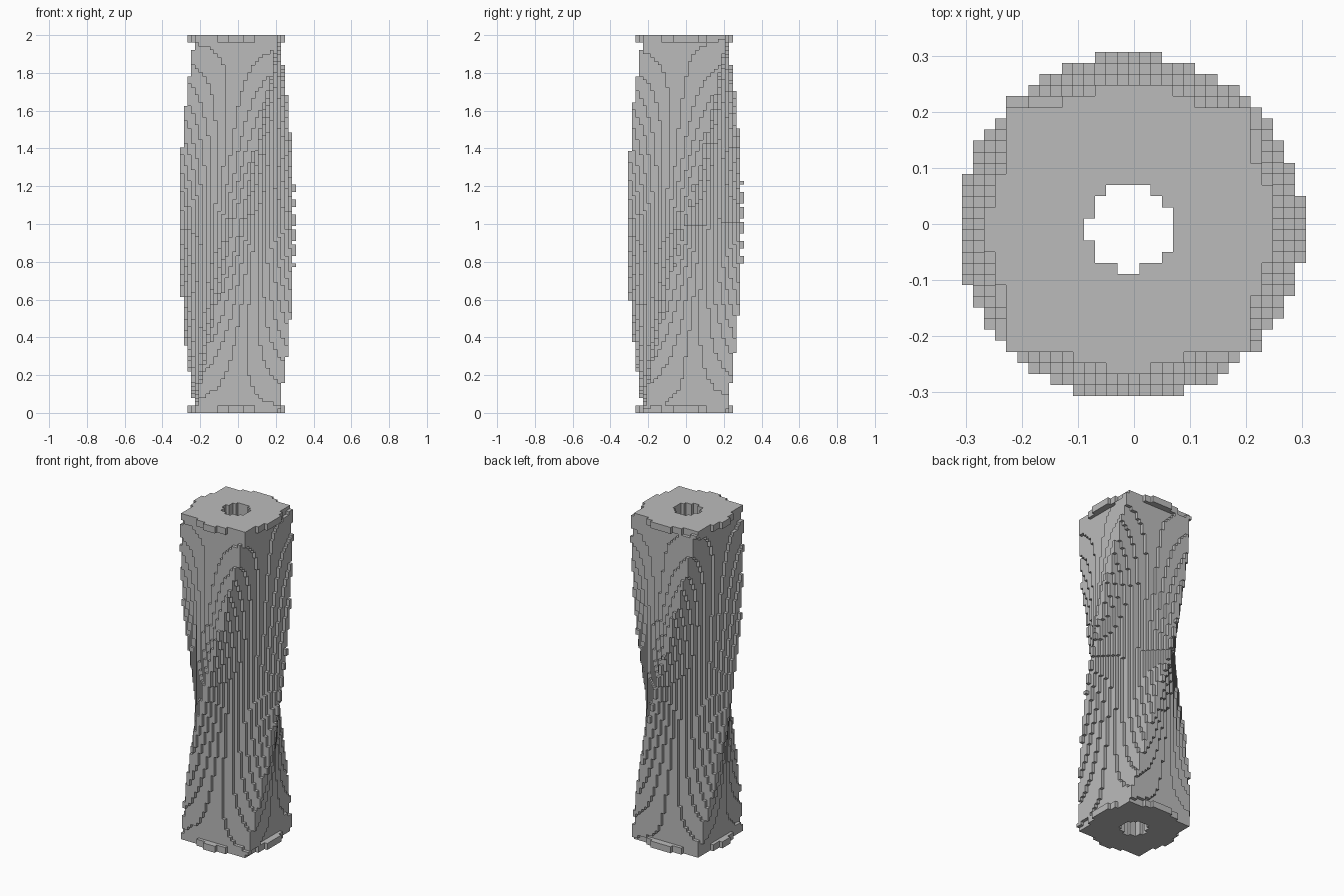
import bpy, bmesh, math

if "Cube" in bpy.data.objects:
    bpy.data.objects.remove(bpy.data.objects["Cube"])

LAYERS = 101               # block layers in the height
P = 2.0 / LAYERS           # block size
HALF = 11.08               # half side of the square shaft, in blocks
HOLE = 3.87                # radius of the central bore
DISC = 12.82               # radius of the round end flanges
SHIFT = 0.3                # axis position relative to the block grid


def filled(i, j, k):
    """True where block (i, j, k) belongs to the twisted column."""
    if not 0 <= k < LAYERS:
        return False
    x, y = i + SHIFT, j + SHIFT
    r = math.hypot(x, y)
    if r < HOLE:
        return False
    if (k < 2 or k >= LAYERS - 2) and r < DISC:
        return True
    a = math.radians(90) * (k + 0.5) / LAYERS
    c, s = math.cos(a), math.sin(a)
    return abs(c * x + s * y) < HALF and abs(c * y - s * x) < HALF


blocks = {(i, j, k) for k in range(LAYERS)
          for i in range(-15, 16) for j in range(-15, 16) if filled(i, j, k)}

bm = bmesh.new()
corners = {}


def corner(v):
    if v not in corners:
        x, y, z = v
        corners[v] = bm.verts.new(((x - 0.5) * P, (y - 0.5) * P, z * P))
    return corners[v]


# Exposed block sides only
for b in blocks:
    for axis in range(3):
        u, w = (axis + 1) % 3, (axis + 2) % 3
        for side in (0, 1):
            n = list(b)
            n[axis] += 2 * side - 1
            if tuple(n) in blocks:
                continue
            ring = []
            for du, dw in ((0, 0), (1, 0), (1, 1), (0, 1)):
                v = list(b)
                v[axis] += side
                v[u] += du
                v[w] += dw
                ring.append(corner(tuple(v)))
            bm.faces.new(ring if side else ring[::-1])

# Front-facing and underside tiles are separate squares
bm.normal_update()
tiles = [e for e in bm.edges if len(e.link_faces) == 2
         and all(f.normal.y < -0.9 or f.normal.z < -0.9 for f in e.link_faces)]
bmesh.ops.split_edges(bm, edges=tiles)

mesh = bpy.data.meshes.new("twisted_column")
bm.to_mesh(mesh)
bm.free()

grey = bpy.data.materials.new("plain grey")
grey.diffuse_color = (0.5, 0.5, 0.5, 1)
grey.use_nodes = True
grey.node_tree.nodes["Principled BSDF"].inputs["Base Color"].default_value = grey.diffuse_color
mesh.materials.append(grey)
column = bpy.data.objects.new("twisted_column", mesh)
bpy.context.collection.objects.link(column)
